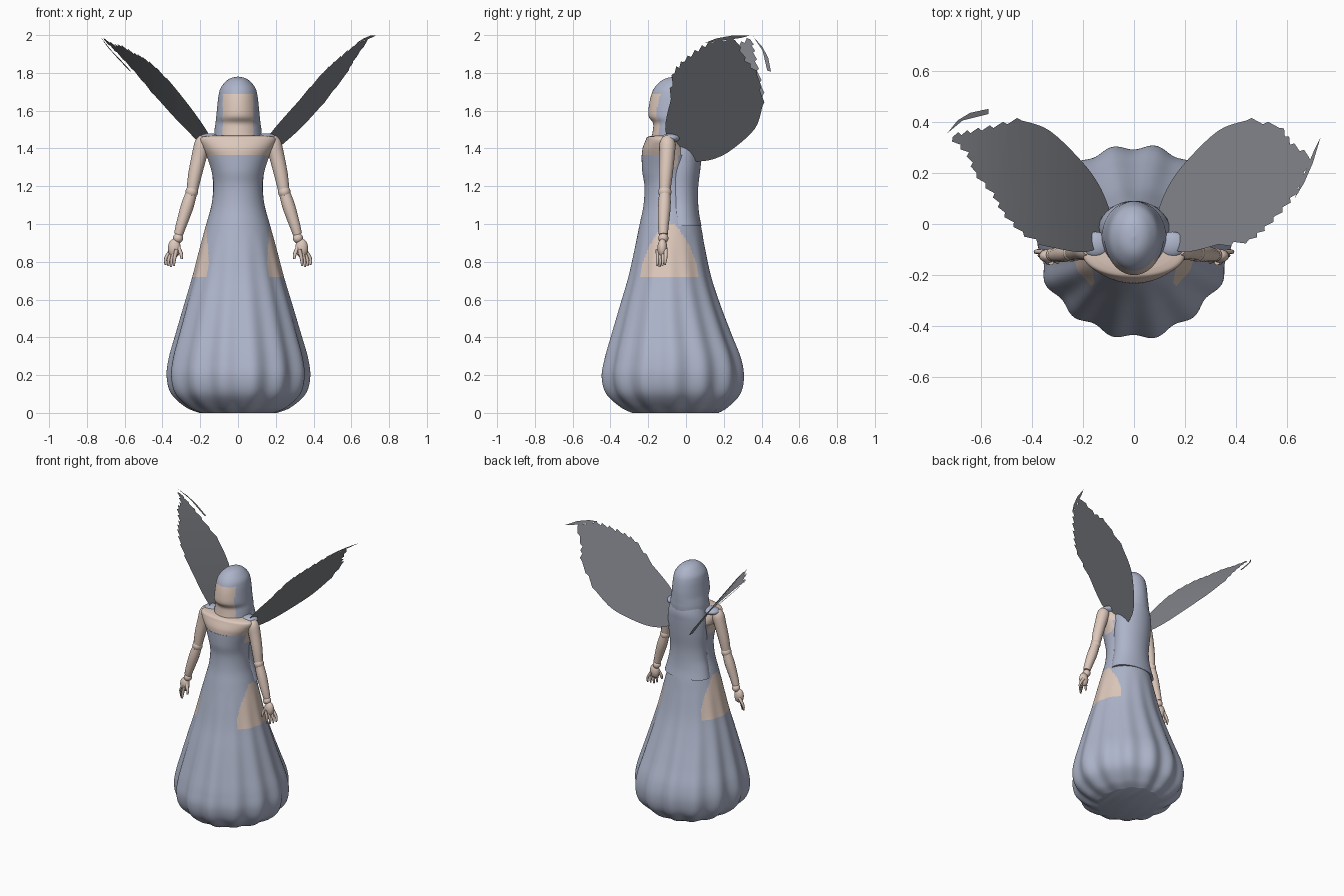
import bpy, bmesh, math
from mathutils import Vector

cube = bpy.data.objects.get("Cube")
if cube:
    bpy.data.objects.remove(cube)


def material(name, color):
    m = bpy.data.materials.new(name)
    m.use_nodes = True
    m.diffuse_color = (*color, 1)
    m.node_tree.nodes["Principled BSDF"].inputs["Base Color"].default_value = (*color, 1)
    return m


BLUE = material("pale blue cloth", (0.42, 0.46, 0.59))
SKIN = material("skin", (0.73, 0.58, 0.5))
GREY = material("wing grey", (0.23, 0.24, 0.265))


def finish(name, bm, mats, rule=None, smooth=True):
    bmesh.ops.recalc_face_normals(bm, faces=bm.faces)
    if rule:
        for f in bm.faces:
            f.material_index = 1 if rule(f.calc_center_median()) else 0
    mesh = bpy.data.meshes.new(name)
    bm.to_mesh(mesh)
    bm.free()
    for m in mats:
        mesh.materials.append(m)
    ob = bpy.data.objects.new(name, mesh)
    bpy.context.collection.objects.link(ob)
    if smooth:
        bpy.ops.object.select_all(action="DESELECT")
        ob.select_set(True)
        bpy.context.view_layer.objects.active = ob
        bpy.ops.object.shade_smooth_by_angle(angle=math.radians(50))
    return ob


def spline(rows, steps):
    """Smooth rows of numbers with a Catmull-Rom spline."""
    pts = [Vector(r) for r in rows]
    pts = [pts[0]] + pts + [pts[-1]]
    out = []
    for a, b, c, d in zip(pts, pts[1:], pts[2:], pts[3:]):
        for i in range(steps):
            t = i / steps
            out.append(b + (c - a) * (t / 2) + (a * 2 - b * 5 + c * 4 - d) * (t * t / 2)
                       + (b * 3 - a - c * 3 + d) * (t ** 3 / 2))
    return out + [pts[-1]]


def skin_rings(bm, rings):
    loops = [[bm.verts.new(p) for p in ring] for ring in rings]
    n = len(loops[0])
    for lo, hi in zip(loops, loops[1:]):
        for i in range(n):
            bm.faces.new((lo[i], lo[(i + 1) % n], hi[(i + 1) % n], hi[i]))
    bm.faces.new(loops[0][::-1])
    bm.faces.new(loops[-1])


def loft(name, rows, mats, rule=None, steps=6, seg=64, wave=None):
    """Stack of ellipses; each row is height, front y, back y, half width."""
    rings = []
    for z, front, back, rx in spline(rows, steps):
        ring = []
        for i in range(seg):
            a = math.tau * i / seg
            k = wave(a, z) if wave else 1
            ring.append((rx * k * math.cos(a),
                         (front + back) / 2 + (back - front) / 2 * k * math.sin(a), z))
        rings.append(ring)
    bm = bmesh.new()
    skin_rings(bm, rings)
    return finish(name, bm, mats, rule)


def tube(bm, pts, seg=12, steps=3):
    """Round limb through points of x, y, z, radius, listed bottom to top."""
    path = spline(pts, steps)
    rings = []
    for i, p in enumerate(path):
        t = path[min(i + 1, len(path) - 1)].xyz - path[max(i - 1, 0)].xyz
        q = Vector((0, 0, 1)).rotation_difference(t)
        rings.append([p.xyz + q @ Vector((p.w * math.cos(math.tau * j / seg),
                                          p.w * math.sin(math.tau * j / seg), 0))
                      for j in range(seg)])
    skin_rings(bm, rings)


def ball(bm, center, size):
    new = bmesh.ops.create_uvsphere(bm, u_segments=20, v_segments=12, radius=1)["verts"]
    for v in new:
        v.co = Vector(c + s * k for c, s, k in zip(center, size, v.co))


# Gown: fluted bell skirt and fitted bodice with skin cutouts at the hips and armpits
def flutes(a, z):
    amp = 0.032 * max(0, 1 - z / 0.95) ** 0.7
    return 1 + amp * (math.cos(14 * a) + 0.45 * math.cos(5 * a + 1))


def gown_skin(c):
    if 0.715 < c.z < 1.0:
        half = 0.125 * (1 - ((c.z - 0.72) / 0.28) ** 1.8) + 0.028
        return abs(c.y + 0.088) < half
    return c.z > 1.29 and abs(c.x) > 0.14 and -0.135 < c.y < -0.04


loft("gown", [
    (0, -0.28, 0.17, 0.2), (0.03, -0.34, 0.22, 0.27), (0.1, -0.415, 0.285, 0.345),
    (0.19, -0.44, 0.305, 0.37), (0.29, -0.425, 0.29, 0.36), (0.42, -0.39, 0.24, 0.325),
    (0.58, -0.345, 0.18, 0.28), (0.72, -0.305, 0.135, 0.24), (0.88, -0.27, 0.1, 0.2),
    (1.0, -0.245, 0.077, 0.168), (1.1, -0.225, 0.05, 0.14), (1.2, -0.22, 0.04, 0.13),
    (1.28, -0.232, 0.04, 0.14), (1.365, -0.235, 0.04, 0.168)],
    [BLUE, SKIN], gown_skin, steps=8, seg=180, wave=flutes)

# Bare chest and shoulders
loft("chest", [
    (1.362, -0.233, 0.03, 0.166), (1.4, -0.23, 0.01, 0.185), (1.44, -0.215, -0.02, 0.2),
    (1.46, -0.205, -0.035, 0.19), (1.468, -0.18, -0.05, 0.15)], [SKIN])


# Head: long hair with a square opening for the face and neck
def face_area(c):
    return abs(c.x) < 0.08 and c.y < -0.1 and c.z < 1.69


loft("head", [
    (1.44, -0.185, 0.085, 0.128), (1.5, -0.175, 0.09, 0.124), (1.535, -0.175, 0.09, 0.119),
    (1.57, -0.198, 0.09, 0.115), (1.62, -0.197, 0.088, 0.11), (1.68, -0.185, 0.08, 0.103),
    (1.72, -0.168, 0.066, 0.092), (1.755, -0.135, 0.035, 0.064), (1.773, -0.1, 0, 0.036),
    (1.78, -0.053, -0.047, 0.003)], [BLUE, SKIN], face_area, seg=96)

# Hair falling down the back to the hips
loft("back_hair", [
    (0.99, -0.12, 0.082, 0.168), (1.05, -0.12, 0.07, 0.153), (1.12, -0.12, 0.064, 0.137),
    (1.2, -0.12, 0.065, 0.132), (1.3, -0.12, 0.077, 0.138), (1.4, -0.12, 0.087, 0.138),
    (1.47, -0.12, 0.09, 0.124), (1.56, -0.1, 0.07, 0.09)], [BLUE])

# Arms with ball joints, hands and hair resting on the shoulders
for side, s in (("left", 1), ("right", -1)):
    bm = bmesh.new()
    tube(bm, [(s * 0.242, -0.112, 1.18, 0.03), (s * 0.228, -0.107, 1.26, 0.036),
              (s * 0.205, -0.1, 1.36, 0.04), (s * 0.186, -0.098, 1.43, 0.042),
              (s * 0.178, -0.098, 1.463, 0.024)])
    tube(bm, [(s * 0.315, -0.12, 0.945, 0.024), (s * 0.302, -0.12, 0.99, 0.028),
              (s * 0.27, -0.115, 1.09, 0.034), (s * 0.248, -0.112, 1.16, 0.03)])
    ball(bm, (s * 0.245, -0.112, 1.17), (0.033, 0.035, 0.035))
    ball(bm, (s * 0.317, -0.12, 0.925), (0.027, 0.027, 0.027))
    finish(side + "_arm", bm, [SKIN])

    bm = bmesh.new()
    ball(bm, (s * 0.337, -0.125, 0.872), (0.034, 0.026, 0.05))
    for i in range(4):
        x, y = 0.333 + 0.015 * i, -0.15 + 0.014 * i
        low = 0.772 + 0.006 * abs(i - 1)
        tube(bm, [(s * (x + 0.006), y - 0.004, low, 0.005),
                  (s * (x + 0.004), y, low + 0.035, 0.009),
                  (s * (0.325 + 0.009 * i), y, 0.865, 0.011)], seg=8)
    tube(bm, [(s * 0.298, -0.15, 0.815, 0.006), (s * 0.302, -0.145, 0.845, 0.01),
              (s * 0.322, -0.13, 0.885, 0.012)], seg=8)
    finish(side + "_hand", bm, [SKIN])

    bm = bmesh.new()
    ball(bm, (s * 0.15, -0.08, 1.456), (0.056, 0.05, 0.024))
    finish(side + "_shoulder_hair", bm, [BLUE])


# Wings: leaf sheets with a saw-toothed outer edge and a loose sliver at the tip
def teeth(points, per_edge, depth):
    out = []
    for a, b in zip(points, points[1:]):
        a, b = Vector(a), Vector(b)
        d = b - a
        normal = Vector((d.y, -d.x)).normalized() * depth
        for i in range(per_edge):
            out += [a + d * (i / per_edge), a + d * ((i + 0.75) / per_edge) + normal]
    return out + [Vector(points[-1])]


def sheet(name, outline, s, bow):
    """Cut the outline into strips, then lift it onto the tilted, bowed wing plane."""
    bm = bmesh.new()
    bm.faces.new([bm.verts.new((p[0], p[1], 0)) for p in outline])
    for i in range(1, 8):
        bmesh.ops.bisect_plane(bm, geom=bm.verts[:] + bm.edges[:] + bm.faces[:],
                               plane_co=(0.09 + 0.08 * i, 0, 0), plane_no=(1, 0, 0))
    bmesh.ops.triangulate(bm, faces=bm.faces)
    for v in bm.verts:
        x, y, _ = v.co
        t = min(1, max(0, (x - 0.09) / 0.63))
        v.co = (s * x, y, 1.37 + 1.21 * (x - 0.13) - 0.35 * (y - 0.06) + bow * 4 * t * (1 - t))
    finish(name, bm, [GREY])


wings = {
    "left": dict(
        s=1, bow=0,
        front=[(0.33, -0.08), (0.45, -0.06), (0.51, -0.01), (0.58, 0.065), (0.64, 0.14),
               (0.685, 0.26)],
        back=[(0.685, 0.26), (0.61, 0.31), (0.57, 0.375), (0.44, 0.405)],
        sliver=[(0.628, 0.1), (0.665, 0.16), (0.7, 0.24), (0.73, 0.34), (0.705, 0.29),
                (0.66, 0.18)]),
    "right": dict(
        s=-1, bow=0.055,
        front=[(0.33, -0.09), (0.435, -0.03), (0.505, 0.045), (0.545, 0.12), (0.615, 0.2),
               (0.645, 0.28), (0.71, 0.34)],
        back=[(0.71, 0.34), (0.64, 0.355), (0.55, 0.375), (0.44, 0.405)],
        sliver=[(0.73, 0.355), (0.67, 0.405), (0.57, 0.43), (0.57, 0.45), (0.64, 0.435),
                (0.69, 0.405)])}
for side, w in wings.items():
    base = spline([(0.09, 0.04), (0.11, -0.06), (0.19, -0.11), w["front"][0]], 5)
    inner = spline([(0.44, 0.405), (0.33, 0.365), (0.2, 0.24), (0.13, 0.14), (0.09, 0.04)], 5)
    outline = (base[:-1] + teeth(w["front"], 2, 0.014)[:-1]
               + teeth(w["back"], 2, 0.014)[:-1] + inner[:-1])
    sheet(side + "_wing", outline, w["s"], w["bow"])
    sheet(side + "_wing_tip", w["sliver"], w["s"], w["bow"])
